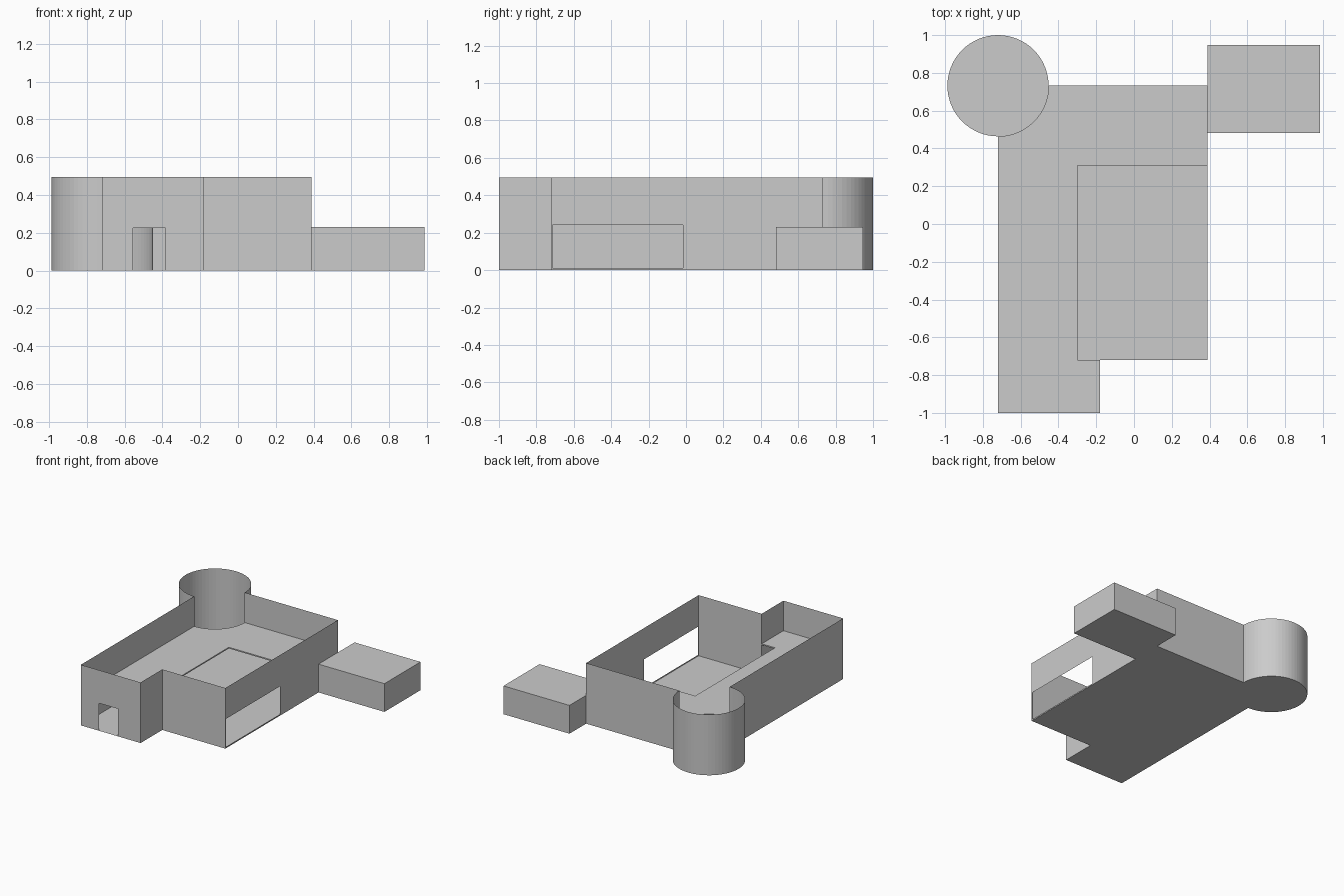
import bpy, bmesh
from math import sin, cos, pi

if "Cube" in bpy.data.objects:
    bpy.data.objects.remove(bpy.data.objects["Cube"])

H = 0.495                      # wall height
CX, CY, R = -0.72, 0.732, 0.268  # corner tower
XL, XR, XP = -0.72, 0.39, -0.18  # left, right, porch side
YF, YM, YB = -1.0, -0.72, CY     # porch front, main front, back
SEG = 64


def finish(name, bm):
    bmesh.ops.remove_doubles(bm, verts=bm.verts, dist=1e-5)
    me = bpy.data.meshes.new(name)
    bm.to_mesh(me)
    bm.free()
    ob = bpy.data.objects.new(name, me)
    bpy.context.collection.objects.link(ob)
    return ob


def arc(a0, a1, n):
    return [(CX + R * cos(a0 + (a1 - a0) * i / n),
             CY + R * sin(a0 + (a1 - a0) * i / n)) for i in range(n + 1)]


def quad(bm, p, q, z0, z1):
    bm.faces.new([bm.verts.new(c) for c in
                  ((*p, z0), (*q, z0), (*q, z1), (*p, z1))])


def wall(name, pts, opening=None):
    """Thin wall sheets along pts; opening = (t0, t1, z0, z1) in the first span."""
    bm = bmesh.new()
    for i, (p, q) in enumerate(zip(pts, pts[1:])):
        if opening and i == 0:
            t0, t1, z0, z1 = opening
            at = lambda t: (p[0] + (q[0] - p[0]) * t, p[1] + (q[1] - p[1]) * t)
            quad(bm, p, at(t0), 0, H)
            quad(bm, at(t1), q, 0, H)
            quad(bm, at(t0), at(t1), z1, H)
            if z0 > 0:
                quad(bm, at(t0), at(t1), 0, z0)
        else:
            quad(bm, p, q, 0, H)
    return finish(name, bm)


def plate(name, pts, z, h=0.0):
    """Flat outline, extruded upward when h is given."""
    bm = bmesh.new()
    f = bm.faces.new([bm.verts.new((x, y, z)) for x, y in pts])
    if h:
        r = bmesh.ops.extrude_face_region(bm, geom=[f], use_keep_orig=True)
        vs = [g for g in r["geom"] if isinstance(g, bmesh.types.BMVert)]
        bmesh.ops.translate(bm, verts=vs, vec=(0, 0, h))
        bmesh.ops.recalc_face_normals(bm, faces=bm.faces)
    return finish(name, bm)


back_end, left_end = (CX + R, YB), (XL, CY - R)

# front wall with doorway, right wall with wide garage opening
w = XP - XL
wall("front_wall", [(XL, YF), (XP, YF), (XP, YM), (XR, YM)],
     ((-0.555 - XL) / w, (-0.385 - XL) / w, 0, 0.225))
d = YB - YM
wall("right_wall", [(XR, YM), (XR, YB)],
     ((-0.713 - YM) / d, (-0.017 - YM) / d, 0.01, 0.24))
wall("back_wall", [(XR, YB), back_end])
wall("left_wall", [left_end, (XL, YF)])

# tower wall, open toward the house interior
wall("tower_wall", arc(0, 1.5 * pi, SEG * 3 // 4))

# ground floor follows the outer outline including the tower
plate("ground_floor", [(XL, YF), (XP, YF), (XP, YM), (XR, YM), (XR, YB)]
      + arc(0, 1.5 * pi, SEG * 3 // 4), 0)

# upper floor slab, leaving the garage area and the tower open
plate("upper_floor", [(XL, YF), (XP, YF), (XP, YM), (-0.3, YM), (-0.3, 0.31),
                      (XR, 0.31), (XR, YB)] + arc(0, -pi / 2, SEG // 4), 0.24, 0.01)

# low side wing
plate("side_wing", [(XR, 0.482), (0.986, 0.482), (0.986, 0.947), (XR, 0.947)], 0, 0.231)
